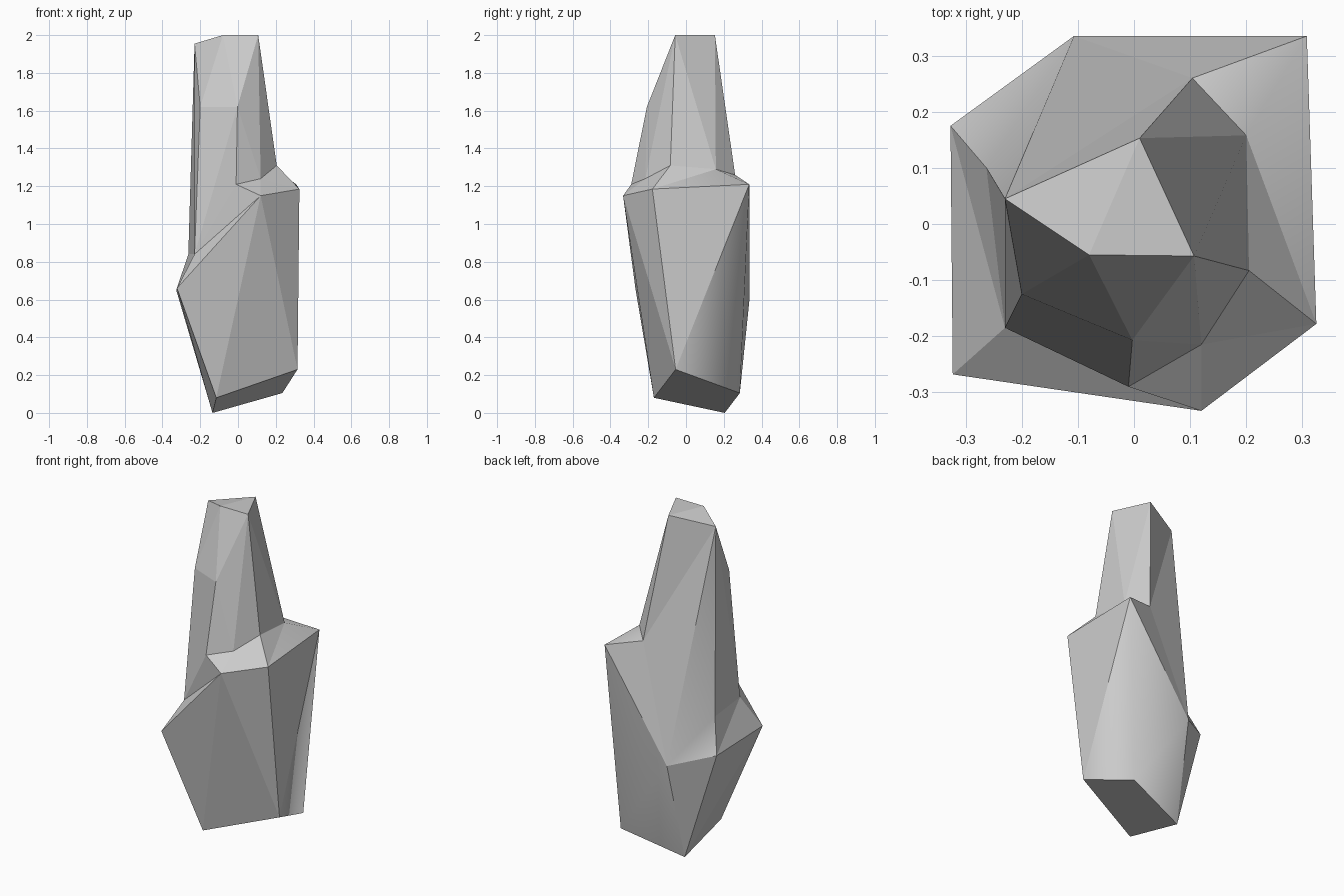
import bpy, bmesh

if "Cube" in bpy.data.objects:
    bpy.data.objects.remove(bpy.data.objects["Cube"])

# Key points of the faceted stone, grouped by ring
points = dict(
    # base facet
    U=(-.115, -.17, .08), V=(.315, -.055, .23), W=(.235, .285, .105), T=(-.135, .205, 0),
    # wide waist
    F=(-.323, -.268, .66), E=(.12, -.333, 1.15), D=(.325, -.178, 1.185),
    C=(.308, .335, 1.21), B=(-.107, .335, .59), A=(-.327, .175, .65),
    # shoulder at the foot of the spire
    M=(-.23, -.185, .84), N=(-.01, -.29, 1.21), O=(.12, -.215, 1.24), P=(.205, -.083, 1.31),
    R=(.2, .158, 1.29), Q=(.104, .26, 1.26), S=(-.263, .1, .84),
    # crown
    K=(-.2, -.125, 1.62), L=(-.003, -.207, 1.62), I=(.107, -.057, 2),
    H=(.01, .153, 2), G=(-.23, .045, 1.955), J=(-.08, -.055, 2),
)

bm = bmesh.new()
v = {k: bm.verts.new(co) for k, co in points.items()}


def face(names):
    if len(set(names)) == len(names):
        bm.faces.new([v[n] for n in names])


def zip_rings(low, high, steps):
    """Triangulate between two closed rings, advancing 'l'ow or 'h'igh each step."""
    i = j = 0
    for s in steps:
        a, b = low[i % len(low)], high[j % len(high)]
        if s == 'l':
            i += 1
            face(a + low[i % len(low)] + b)
        else:
            j += 1
            face(a + high[j % len(high)] + b)


# Base, tapering body, sloping shoulder and spire
face("TWVU")
zip_rings("UVWT", "FEDCBA", "hlhhlhlhhl")
zip_rings("FEDCBA", "MNOPRQGS", "lhhlhhlhlhhlhl")
zip_rings("MNOPRQGS", "KLIHG", "hllhllhllhllh")

# Crown cap fanned around its front corner
crown = "KLIHG"
for a, b in zip(crown, crown[1:] + crown[0]):
    face(a + b + "J")

bmesh.ops.recalc_face_normals(bm, faces=bm.faces)

# Softly blended facets
soft = [{v[n] for n in t} for t in ("VCW", "WCB", "WBT", "DRC", "CRQ", "BGS", "BSA")]
for f in bm.faces:
    f.smooth = set(f.verts) in soft

mesh = bpy.data.meshes.new("faceted_stone")
bm.to_mesh(mesh)
bm.free()
obj = bpy.data.objects.new("faceted_stone", mesh)
bpy.context.collection.objects.link(obj)
